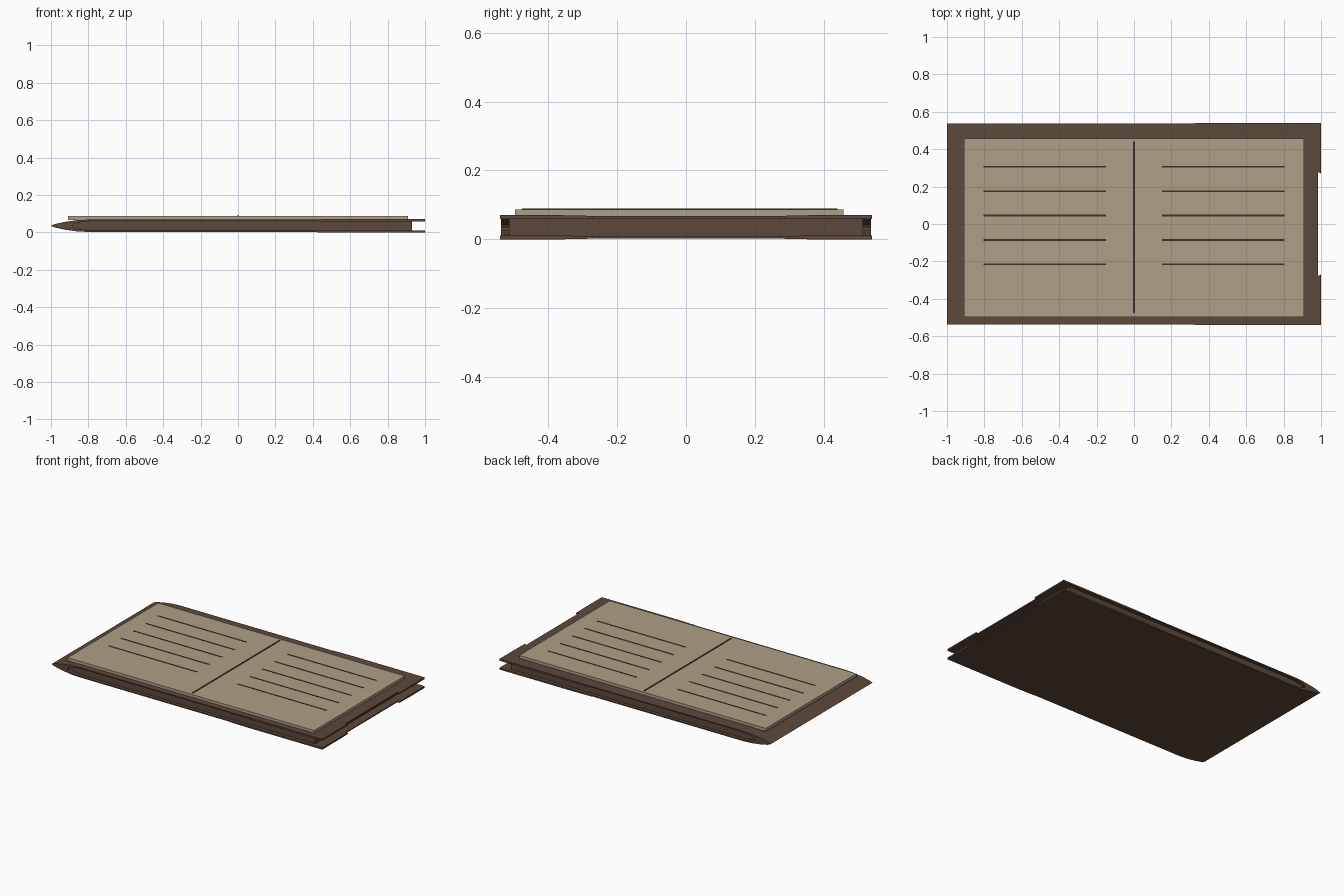
import bpy, bmesh, math

if "Cube" in bpy.data.objects:
    bpy.data.objects.remove(bpy.data.objects["Cube"])


def material(name, rgb):
    m = bpy.data.materials.new(name)
    m.diffuse_color = (*rgb, 1)
    m.use_nodes = True
    m.node_tree.nodes["Principled BSDF"].inputs["Base Color"].default_value = m.diffuse_color
    return m


LEATHER = material("brown leather", (0.107, 0.065, 0.044))
PAPER = material("aged paper", (0.42, 0.35, 0.24))
INK = material("dark ink", (0.05, 0.03, 0.021))


def finish(name, bm, mat, smooth=None):
    bmesh.ops.recalc_face_normals(bm, faces=bm.faces)
    me = bpy.data.meshes.new(name)
    bm.to_mesh(me)
    bm.free()
    me.materials.append(mat)
    ob = bpy.data.objects.new(name, me)
    bpy.context.collection.objects.link(ob)
    if smooth:
        bpy.ops.object.select_all(action='DESELECT')
        ob.select_set(True)
        bpy.context.view_layer.objects.active = ob
        bpy.ops.object.shade_smooth_by_angle(angle=math.radians(smooth))
    return ob


def extrude(name, pts, vec, mat, smooth=None):
    """Closed outline extruded along a vector."""
    bm = bmesh.new()
    f = bm.faces.new([bm.verts.new(p) for p in pts])
    r = bmesh.ops.extrude_face_region(bm, geom=[f])
    verts = [v for v in r["geom"] if isinstance(v, bmesh.types.BMVert)]
    bmesh.ops.translate(bm, verts=verts, vec=vec)
    return finish(name, bm, mat, smooth)


def box(name, x0, x1, y0, y1, z0, z1, mat):
    pts = [(x0, y0, z0), (x1, y0, z0), (x1, y1, z0), (x0, y1, z0)]
    return extrude(name, pts, (0, 0, z1 - z0), mat)


# Wrapped cover: C-shaped profile with a tapered spine
Z = 0.035
upper_outer = [(0.985, 0.033), (-0.80, 0.033), (-0.86, 0.030), (-0.93, 0.020), (-0.98, 0.009)]
upper_inner = [(-0.88, 0.008), (-0.86, 0.016), (-0.82, 0.023), (-0.76, 0.026), (0.985, 0.026)]
profile = (upper_outer + [(-1.0, 0)] + [(x, -h) for x, h in reversed(upper_outer)]
           + [(x, -h) for x, h in reversed(upper_inner)] + [(-0.885, 0)] + upper_inner)
extrude("cover", [(x, -0.537, Z + h) for x, h in profile], (0, 1.074, 0), LEATHER, 30)

# Inner block with a rounded spine end
inner = [(-0.885, 0)] + upper_inner[:-1] + [(0.93, 0.0262)]
outline = inner + [(x, -h) for x, h in reversed(inner[1:])]
extrude("page_block", [(x, -0.515, Z + h) for x, h in outline], (0, 1.03, 0), LEATHER, 30)

# Corner guards on both boards, thin along the inner edge
outer = [(0.32, 0.54), (0.45, 0.54), (0.65, 0.54), (0.85, 0.54), (1.0, 0.54),
         (1.0, 0.44), (1.0, 0.36), (1.0, 0.27)]
ridge = [(0.40, 0.50), (0.46, 0.48), (0.62, 0.46), (0.78, 0.44), (0.85, 0.42),
         (0.90, 0.37), (0.93, 0.33), (0.96, 0.29)]
for board, zc in (("top", 0.0645), ("bottom", 0.0055)):
    for side, sy in (("back", 1), ("front", -1)):
        bm = bmesh.new()
        rows = []
        for (ox, oy), (rx, ry) in zip(outer, ridge):
            end = (ox, oy) in (outer[0], outer[-1])
            t = 0.0035 if end else 0.0055
            rows.append([bm.verts.new((x, sy * y, zc + h)) for x, y, h in
                         ((ox, oy, t), (rx, ry, 0.0034), (rx, ry, -0.0034), (ox, oy, -t))])
        for a, b in zip(rows, rows[1:]):
            for i in range(4):
                j = (i + 1) % 4
                bm.faces.new((a[i], a[j], b[j], b[i]))
        bm.faces.new(rows[0])
        bm.faces.new(rows[-1])
        finish(f"{board}_{side}_corner_guard", bm, LEATHER, 30)

# Paper sheet with fold line and ruled lines
box("paper_sheet", -0.91, 0.91, -0.497, 0.458, 0.066, 0.087, PAPER)
box("fold_line", -0.005, 0.005, -0.477, 0.44, 0.085, 0.0895, INK)
for i in range(5):
    y = 0.306 - 0.1305 * i
    for side, sx in (("left", -1), ("right", 1)):
        x0, x1 = sorted((sx * 0.15, sx * 0.805))
        box(f"{side}_ruled_line_{i + 1}", x0, x1, y - 0.0045, y + 0.0045, 0.085, 0.0885, INK)
